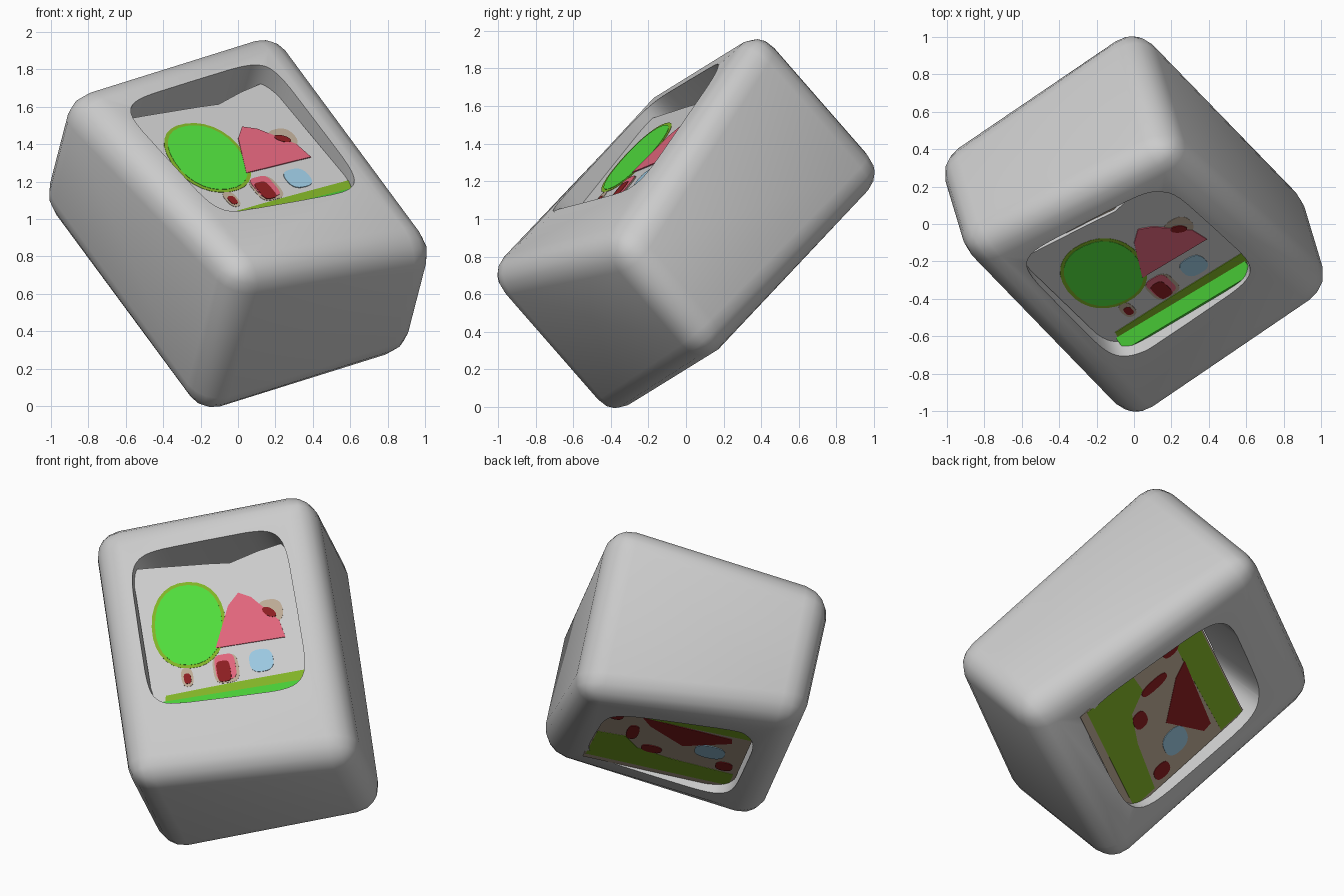
import bpy, bmesh, math
from mathutils import Matrix, Vector

if "Cube" in bpy.data.objects:
    bpy.data.objects.remove(bpy.data.objects["Cube"])

# Tilted frame: U across the frame, V up the picture, N out of the front
N = Vector((0.22, -0.665, 0.715)).normalized()
V = Vector((-0.545, 0.524, 0.655))
V = (V - N * V.dot(N)).normalized()
U = V.cross(N)
TILT = Matrix((U, V, N)).transposed().to_4x4()
TILT.translation = (0, 0, 0.975)


def material(name, rgb):
    m = bpy.data.materials.new(name)
    m.use_nodes = True
    m.diffuse_color = (*rgb, 1)
    bsdf = m.node_tree.nodes["Principled BSDF"]
    bsdf.inputs["Base Color"].default_value = (*rgb, 1)
    bsdf.inputs["Roughness"].default_value = 0.8
    return m


GREY = material("light grey", (0.6, 0.6, 0.6))
GREEN = material("leaf green", (0.08, 0.72, 0.045))
OLIVE = material("olive green", (0.22, 0.45, 0.02))
PINK = material("roof pink", (0.75, 0.13, 0.2))
RED = material("dark red", (0.26, 0.013, 0.015))
BLUE = material("window blue", (0.33, 0.58, 0.75))
TAN = material("tan", (0.5, 0.4, 0.3))


def make(name, bm, mat):
    bmesh.ops.recalc_face_normals(bm, faces=bm.faces)
    mesh = bpy.data.meshes.new(name)
    bm.to_mesh(mesh)
    bm.free()
    mesh.materials.append(mat)
    ob = bpy.data.objects.new(name, mesh)
    bpy.context.collection.objects.link(ob)
    ob.matrix_world = TILT
    return ob


def prism(name, pts, low, high, mat, lean=0.0):
    """Outline in U, V extruded along N, skewed like the frame and leaning with V."""
    bm = bmesh.new()
    face = bm.faces.new([bm.verts.new((u, v - 0.06 * u, low + lean * v)) for u, v in pts])
    side = bmesh.ops.extrude_face_region(bm, geom=[face])["geom"]
    for vert in side:
        if isinstance(vert, bmesh.types.BMVert):
            vert.co.z += high - low
    return make(name, bm, mat)


def blob(u, v, ru, rv, power=1.0, count=28, turn=0.0):
    """Ellipse; a power below one squares it off."""
    pts = []
    for i in range(count):
        a = math.tau * i / count
        c, s = math.cos(a), math.sin(a)
        x = ru * math.copysign(abs(c) ** power, c)
        y = rv * math.copysign(abs(s) ** power, s)
        pts.append((u + x * math.cos(turn) - y * math.sin(turn),
                    v + x * math.sin(turn) + y * math.cos(turn)))
    return pts


def grow(pts, amount):
    """Push an outline away from its middle."""
    mid = sum((Vector(p) for p in pts), Vector((0, 0))) / len(pts)
    return [Vector(p) + (Vector(p) - mid).normalized() * amount for p in pts]


# Rounded body, thicker at two opposite corners
bm = bmesh.new()
bmesh.ops.create_cube(bm, size=2)
for vert in bm.verts:
    u, v, n = vert.co
    vert.co = (0.665 * u, 0.84 * v - 0.05 * u + 0.02 * n, n * (0.477 + 0.075 * u * v))
bmesh.ops.bevel(bm, geom=bm.edges[:], offset=0.16, segments=4, profile=0.5,
                affect="EDGES", clamp_overlap=True)
body = make("frame_body", bm, GREY)

# Front and back openings, meeting inside
cutters = [
    prism("front_cutter", blob(0.0, 0.14, 0.465, 0.5, 0.32, 48), -0.02, 0.8, GREY),
    prism("back_cutter", blob(-0.01, -0.05, 0.44, 0.54, 0.38, 48), -0.8, 0.0, GREY),
]
for cutter in cutters:
    cutter.hide_render = True
    mod = body.modifiers.new("opening", "BOOLEAN")
    mod.operation = "DIFFERENCE"
    mod.solver = "EXACT"
    mod.object = cutter
bpy.context.view_layer.update()
result = bpy.data.meshes.new_from_object(
    body.evaluated_get(bpy.context.evaluated_depsgraph_get()))
body.modifiers.clear()
body.data = result
for cutter in cutters:
    bpy.data.objects.remove(cutter)
bpy.ops.object.select_all(action="DESELECT")
bpy.context.view_layer.objects.active = body
body.select_set(True)
bpy.ops.object.shade_smooth_by_angle(angle=math.radians(35))


def front(name, pts, layer, mat):
    return prism(name, pts, 0.39, 0.39 + 0.002 * layer, mat)


def back(name, pts, layer, mat):
    """Painted on both sides of the thin back sheet."""
    half = 0.0012 * (layer + 1)
    return prism(name, pts, -0.395 - half, -0.395 + half, mat, lean=0.09)


# Front picture
prism("front_panel", [(-0.46, -0.37), (0.46, -0.37), (0.46, 0.59), (0.28, 0.56),
                      (0.11, 0.515), (-0.01, 0.53), (-0.33, 0.56), (-0.46, 0.57)],
      0.37, 0.39, GREY)
tree = blob(-0.185, 0.17, 0.195, 0.25, 0.9, turn=-0.12)
front("tree_edge", grow(tree, 0.02), 1, OLIVE)
front("tree_crown", tree, 2, GREEN)
front("trunk_edge", blob(-0.24, -0.15, 0.035, 0.06, 0.8), 1, TAN)
front("tree_trunk", blob(-0.24, -0.16, 0.021, 0.032, 0.7), 2, RED)
front("chimney_edge", blob(0.295, 0.175, 0.075, 0.075, 0.8), 1, TAN)
roof = [(0.06, 0.25), (0.13, 0.32), (0.2, 0.28), (0.34, 0.11), (0.36, 0), (-0.05, 0.0)]
front("house_roof", roof, 3, PINK)
front("chimney", blob(0.29, 0.17, 0.045, 0.024, turn=-0.7), 4, RED)
front("door_shadow", blob(-0.01, -0.135, 0.075, 0.09, 0.6), 1, TAN)
front("door_edge", blob(-0.012, -0.125, 0.06, 0.08, 0.5), 2, PINK)
front("house_door", blob(-0.025, -0.15, 0.04, 0.065, 0.5), 3, RED)
front("house_window", blob(0.2, -0.12, 0.07, 0.07, 0.75), 2, BLUE)
front("grass_edge", [(-0.41, -0.36), (0.46, -0.36), (0.46, -0.22), (0, -0.23), (-0.38, -0.245)],
      2, OLIVE)

# Sloping grass bank in front of the panel
bm = bmesh.new()
ends = [[bm.verts.new((u, v - 0.06 * u, n))
         for v, n in ((-0.37, 0.37), (-0.37, 0.435), (-0.345, 0.44), (-0.28, 0.395))]
        for u in (-0.4, 0.42)]
for ring in ends:
    bm.faces.new(ring)
for i in range(4):
    j = (i + 1) % 4
    bm.faces.new((ends[0][i], ends[0][j], ends[1][j], ends[1][i]))
make("grass_bank", bm, GREEN)

# Back picture, upside down
back("back_panel", [(-0.44, -0.58), (0.43, -0.58), (0.43, 0.36), (-0.44, 0.36)], 0, TAN)
back("back_grass", [(-0.43, 0.18), (0, 0.165), (0.42, 0.16), (0.42, 0.35), (-0.43, 0.35)], 1, OLIVE)
back("back_tree", [(0.42, -0.53), (0.41, -0.17), (0.25, -0.15), (0.16, -0.28), (-0.05, -0.33),
                   (-0.42, -0.36), (-0.42, -0.53)], 1, OLIVE)
back("back_roof", [(0.2, 0.17), (0.14, 0.07), (-0.08, -0.11), (-0.34, 0.08), (-0.33, 0.14)], 2, RED)
back("back_window", blob(-0.24, -0.11, 0.088, 0.088, 0.8), 3, BLUE)
for i, (u, v, ru, rv) in enumerate(((0.35, 0.12, 0.045, 0.06), (0.22, -0.07, 0.035, 0.1),
                                    (0.08, -0.25, 0.06, 0.05), (-0.35, -0.27, 0.05, 0.06))):
    back(f"back_patch_{i + 1}", blob(u, v, ru, rv, 0.8), 3, RED)
